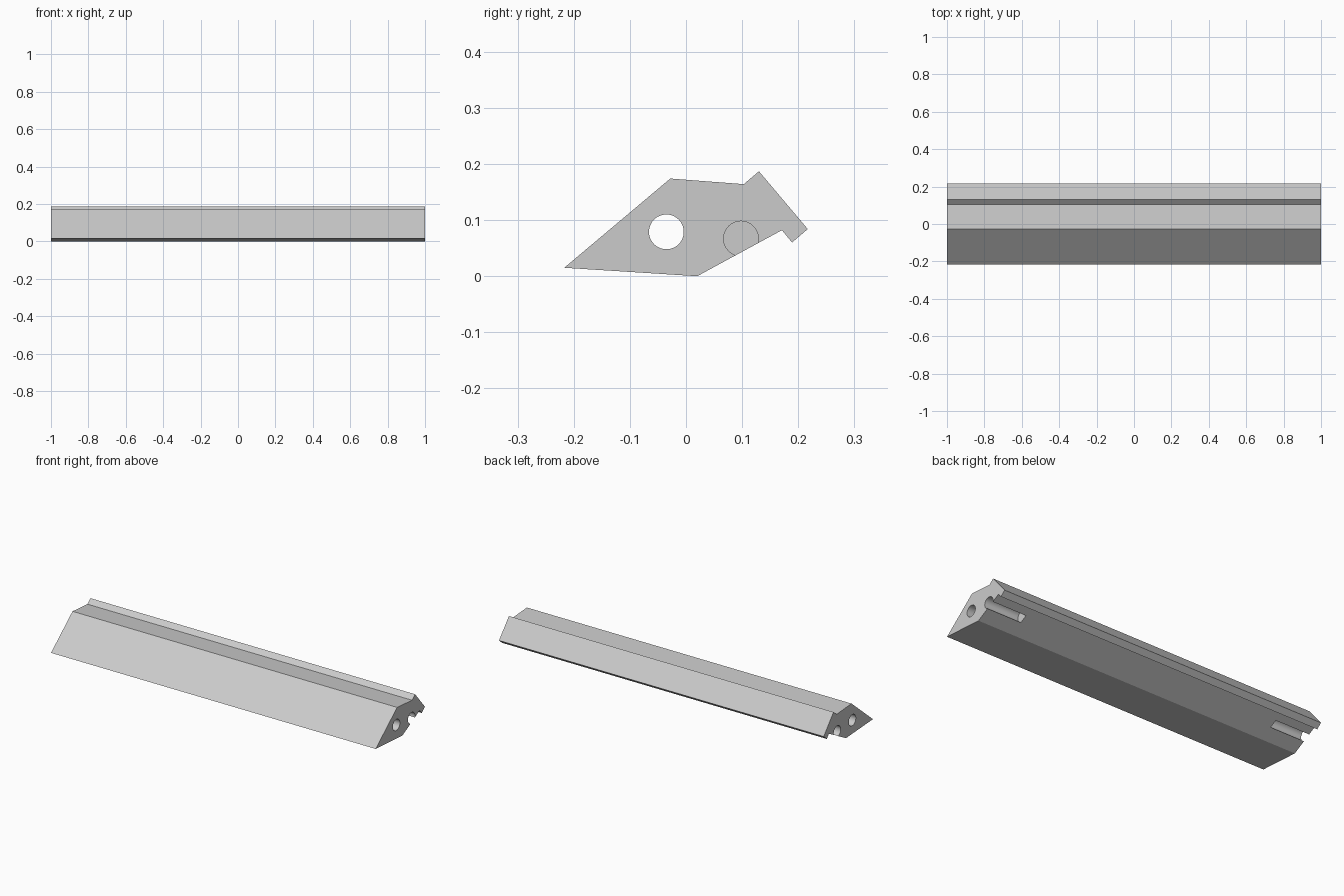
import bpy, bmesh, math

cube = bpy.data.objects.get("Cube")
if cube:
    bpy.data.objects.remove(cube, do_unlink=True)

GREY = (0.6, 0.6, 0.6, 1)
mat = bpy.data.materials.new("plain grey")
mat.use_nodes = True
mat.diffuse_color = GREY
mat.node_tree.nodes["Principled BSDF"].inputs["Base Color"].default_value = GREY


def extrude_profile(name, points, x0, x1):
    """Solid made by sweeping a (y, z) outline from x0 to x1."""
    bm = bmesh.new()
    face = bm.faces.new([bm.verts.new((x0, y, z)) for y, z in points])
    swept = bmesh.ops.extrude_face_region(bm, geom=[face])["geom"]
    verts = [g for g in swept if isinstance(g, bmesh.types.BMVert)]
    bmesh.ops.translate(bm, verts=verts, vec=(x1 - x0, 0, 0))
    bmesh.ops.recalc_face_normals(bm, faces=bm.faces)
    mesh = bpy.data.meshes.new(name)
    bm.to_mesh(mesh)
    bm.free()
    mesh.materials.append(mat)
    obj = bpy.data.objects.new(name, mesh)
    bpy.context.collection.objects.link(obj)
    return obj


def circle(y, z, radius, sides=48):
    steps = [math.tau * i / sides for i in range(sides)]
    return [(y + radius * math.cos(a), z + radius * math.sin(a)) for a in steps]


# Long bar with a lipped rear edge
bar = extrude_profile("bar", [
    (-0.217, 0.015), (-0.028, 0.174), (0.103, 0.164), (0.13, 0.187),
    (0.217, 0.084), (0.189, 0.06), (0.171, 0.082), (0.02, 0.0)], -1, 1)

# Lengthwise bore, and a short open socket at each end
bore = circle(-0.035, 0.079, 0.031)
socket = circle(0.098, 0.067, 0.031)
cutters = [extrude_profile("bore_cutter", bore, -1.1, 1.1),
           extrude_profile("left_socket_cutter", socket, 0.79, 1.1),
           extrude_profile("right_socket_cutter", socket, -1.1, -0.79)]

bpy.context.view_layer.objects.active = bar
for cutter in cutters:
    mod = bar.modifiers.new(cutter.name, "BOOLEAN")
    mod.operation = "DIFFERENCE"
    mod.solver = "EXACT"
    mod.object = cutter
    bpy.ops.object.modifier_apply(modifier=mod.name)
    bpy.data.objects.remove(cutter, do_unlink=True)

# Smooth bores, crisp edges
bpy.ops.object.select_all(action="DESELECT")
bar.select_set(True)
bpy.ops.object.shade_smooth_by_angle(angle=math.radians(20))
